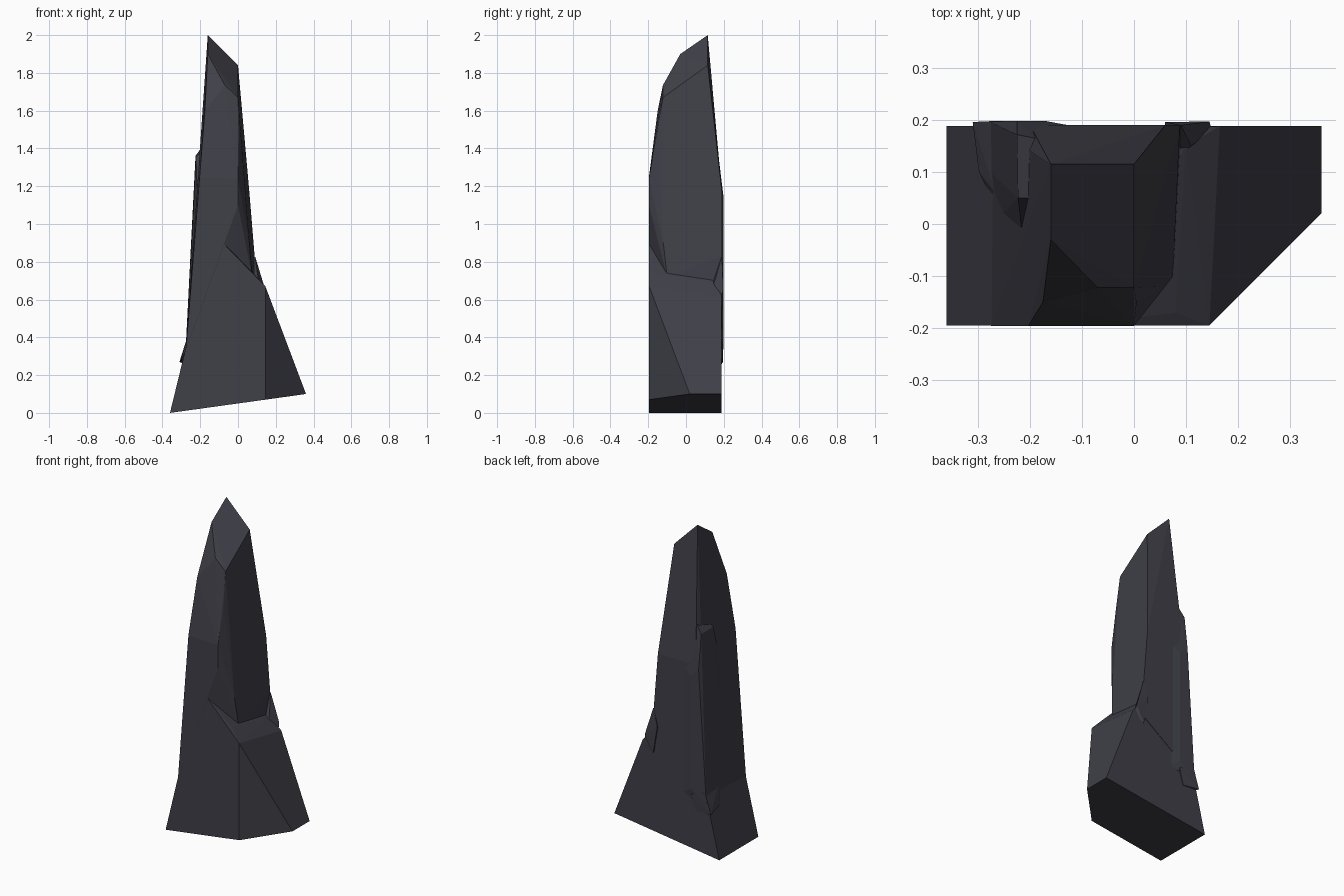
import bpy, bmesh

stone = bpy.data.materials.new("dark slate")
stone.diffuse_color = (0.05, 0.05, 0.065, 1)


def chunk(name, points):
    """One faceted block of rock: the convex hull of a few corner points."""
    bm = bmesh.new()
    for p in points:
        bm.verts.new(p)
    res = bmesh.ops.convex_hull(bm, input=bm.verts[:])
    loose = [v for v in bm.verts if not v.link_faces]
    bmesh.ops.delete(bm, geom=loose, context='VERTS')
    bmesh.ops.recalc_face_normals(bm, faces=bm.faces[:])
    me = bpy.data.meshes.new(name)
    bm.to_mesh(me)
    bm.free()
    me.materials.append(stone)
    ob = bpy.data.objects.new(name, me)
    bpy.context.collection.objects.link(ob)
    return ob


# flared foot with tilted underside, right slope and front-right chamfer
base = chunk("rock_spire", [
    (-.36, -.195, 0), (.145, -.195, .07), (.36, .02, .1), (.36, .188, .1), (-.36, .188, 0),
    (-.27, -.195, .37), (-.27, .188, .37), (.145, -.195, .67), (.165, .188, .61),
    (-.1, -.195, .92), (.08, -.17, .74), (.1, .15, .69), (.05, .04, .72), (-.1, .18, .85)])

# tall tapering shaft with slanted tip
shaft = chunk("shaft", [
    (-.16, .115, 2), (0, .115, 1.84), (0, -.122, 1.67), (-.07, -.122, 1.735), (-.16, -.03, 1.9),
    (-.175, -.15, 1.6), (.005, -.15, 1.48), (-.203, -.196, 1.25), (0, -.196, 1.24), (0, -.196, 1.1),
    (-.275, -.196, .34), (.06, -.12, .9), (.075, -.1, .72), (.08, .03, .6),
    (.088, .19, .83), (.092, .19, .6), (.06, .19, 1.17), (-.19, .165, 1.4),
    (-.2, .19, 1.17), (-.272, .19, .34)])

# slab clinging to the back left edge
slab = chunk("slab", [
    (-.278, .197, .32), (-.277, .1, .32), (-.262, .01, .4), (-.1, .1, .34),
    (-.225, .172, 1.36), (-.223, .05, 1.36), (-.19, .165, 1.41), (-.15, .05, 1.4),
    (-.215, -.02, 1.15), (-.225, .198, 1.15), (-.17, .198, 1.1),
    (-.17, .198, .4), (-.1, .185, .35), (-.1, .185, 1.15)])

# small broken lip at the bottom of the slab
lip = chunk("slab_lip", [
    (-.31, .196, .27), (-.298, .1, .29), (-.25, 0, .37), (-.268, .198, .4),
    (-.266, .06, .41), (-.2, .1, .22), (-.2, .19, .26), (-.17, .196, .36), (-.2, .05, .45)])

# small knob on the back right shoulder
knob = chunk("shoulder_knob", [
    (.145, .197, .65), (.11, .15, .69), (.09, .19, .83), (.06, .196, .72),
    (.05, .1, .6), (.15, .18, .6), (.09, .194, .55)])

# fuse the chunks into one rock
parts = [shaft, slab, lip, knob]
for p in parts:
    m = base.modifiers.new(p.name, 'BOOLEAN')
    m.operation, m.solver, m.object = 'UNION', 'EXACT', p
    p.hide_render = True
dg = bpy.context.evaluated_depsgraph_get()
fused = bpy.data.meshes.new_from_object(base.evaluated_get(dg))
base.modifiers.clear()
base.data = fused
for p in parts:
    bpy.data.objects.remove(p)
